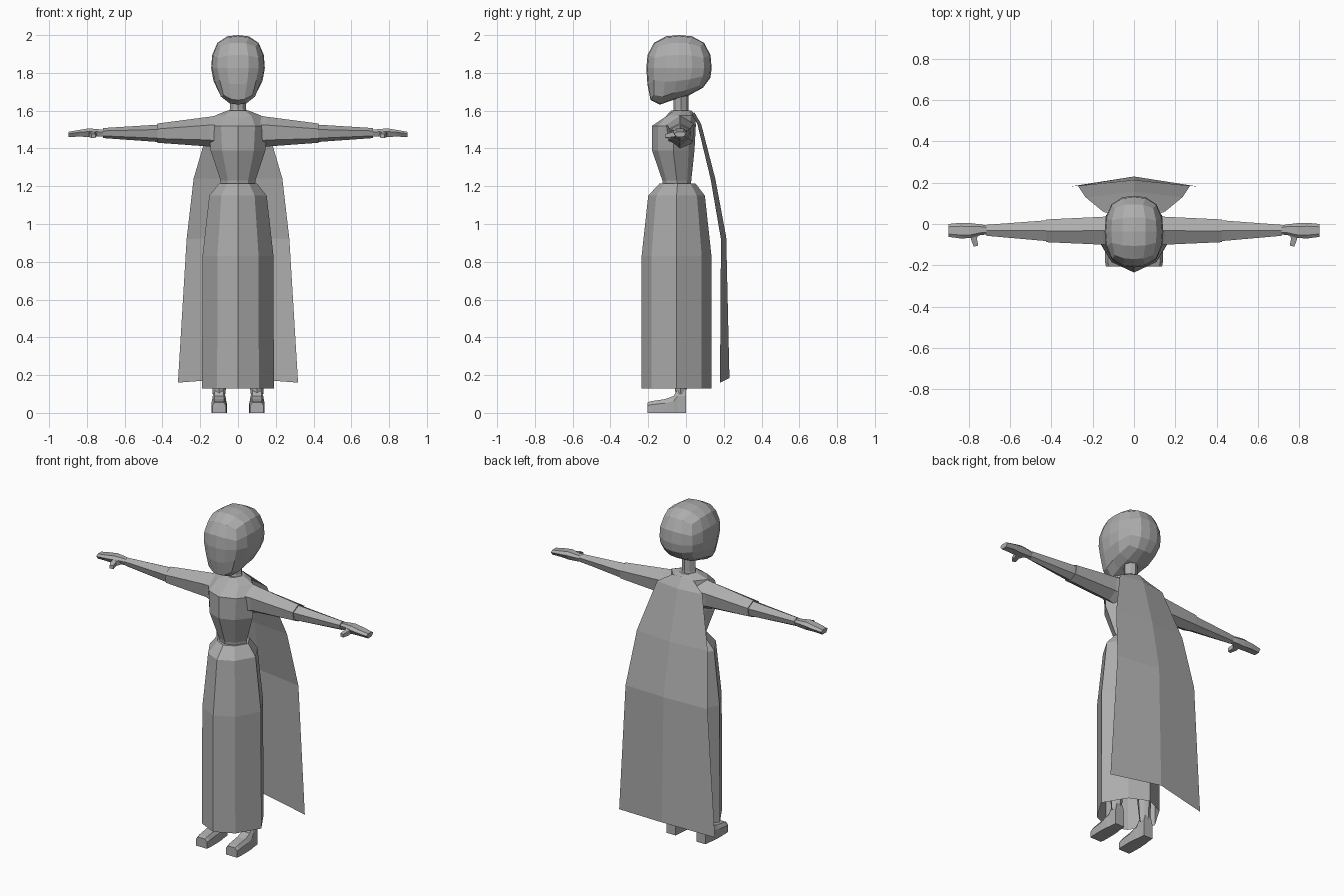
import bpy, bmesh, math

if "Cube" in bpy.data.objects:
    bpy.data.objects.remove(bpy.data.objects["Cube"])

grey = bpy.data.materials.new("plain grey")
grey.diffuse_color = (0.42, 0.42, 0.42, 1)
grey.use_nodes = True
grey.node_tree.nodes["Principled BSDF"].inputs["Base Color"].default_value = grey.diffuse_color


def finish(name, bm, mirror=False):
    bmesh.ops.recalc_face_normals(bm, faces=bm.faces)
    me = bpy.data.meshes.new(name)
    bm.to_mesh(me)
    bm.free()
    me.materials.append(grey)
    ob = bpy.data.objects.new(name, me)
    bpy.context.collection.objects.link(ob)
    if mirror:
        ob.modifiers.new("Mirror", 'MIRROR')
    return ob


def loft(name, rings, closed=True, caps=(True, True), mirror=False):
    """Skin a list of equally sized point rings."""
    bm = bmesh.new()
    vs = [[bm.verts.new(p) for p in r] for r in rings]
    n = len(vs[0])
    for a, b in zip(vs, vs[1:]):
        for i in range(n if closed else n - 1):
            j = (i + 1) % n
            bm.faces.new((a[i], a[j], b[j], b[i]))
    if caps[0]:
        bm.faces.new(vs[0])
    if caps[1]:
        bm.faces.new(vs[-1])
    return finish(name, bm, mirror)


def body_ring(z, rx, yf, yb, cx=0, dz=0):
    """Eight-sided horizontal ring; dz lowers the front point."""
    m, h = (yf + yb) / 2, (yb - yf) / 2
    shape = [(0, -1), (.58, -.72), (1, 0), (.58, .72),
             (0, 1), (-.58, .72), (-1, 0), (-.58, -.72)]
    return [(cx + x * rx, m + y * h, z - (dz if y == -1 else 0)) for x, y in shape]


def arm_ring(x, z0, z1, y0, y1):
    """Six-sided ring across the arm, with a ridge on top."""
    ym, h = (y0 + y1) / 2, z1 - z0
    return [(x, ym, z1), (x, y0, z0 + .72 * h), (x, y0 + .01, z0 + .22 * h),
            (x, ym, z0), (x, y1 - .01, z0 + .22 * h), (x, y1, z0 + .72 * h)]


def box_ring(x, z0, z1, y0, y1):
    """Bevelled flat ring for the hand."""
    b, c = (y1 - y0) * .22, (z1 - z0) * .35
    return [(x, y0 + b, z1), (x, y0, z1 - c), (x, y0 + b, z0),
            (x, y1 - b, z0), (x, y1, z1 - c), (x, y1 - b, z1)]


# Head: rounded cube, drawn forward and narrowed to the chin
bm = bmesh.new()
bmesh.ops.create_cube(bm, size=2)
bmesh.ops.subdivide_edges(bm, edges=bm.edges, cuts=3, use_grid_fill=True)
for v in bm.verts:
    q = [math.tan(c * math.pi / 4) for c in v.co]
    r = sum(abs(c) ** 2.6 for c in q) ** (1 / 2.6)
    x, y, z = (c / r for c in q)
    low = max(0, -z)
    x *= 1 - .22 * low * max(0, .6 - y)
    v.co = (x * .142, -.037 + y * .173 - .035 * low * (1 - abs(y)),
            1.825 + z * .175 + low * (.045 * y + .005))
    if y < -.2 and z < -.5:
        v.co.z -= .012
        v.co.y -= .012
finish("head", bm)

# Neck
loft("neck", [body_ring(1.55, .055, -.08, .025), body_ring(1.61, .043, -.065, .012),
              body_ring(1.70, .043, -.065, .012)])

# Bodice, waist to collar
loft("bodice", [body_ring(1.19, .09, -.12, .025), body_ring(1.23, .092, -.125, .028),
                body_ring(1.39, .145, -.18, .045), body_ring(1.52, .155, -.18, .052),
                body_ring(1.575, .12, -.12, .05, dz=.02),
                body_ring(1.60, .058, -.08, .03)])

# Skirt, open at the hem
loft("skirt", [body_ring(1.215, .10, -.14, .05), body_ring(1.15, .152, -.20, .10),
               body_ring(.83, .188, -.235, .135), body_ring(.13, .19, -.235, .135)],
     caps=(True, False))

# Cape: centre fold with two swept sides (z, half width, side y, centre y, side drop)
cape = [(1.59, .07, .03, .045, .01), (1.53, .15, .06, .08, .0), (1.24, .235, .13, .155, .0),
        (.93, .272, .185, .213, .01), (.185, .318, .18, .23, .025)]
loft("cape", [[(-w, ys, z - d), (0, yc, z), (w, ys, z - d)] for z, w, ys, yc, d in cape],
     closed=False, caps=(False, False))

# Arms: upper sleeve, then a slightly slimmer forearm
loft("upper_sleeve", [arm_ring(.08, 1.39, 1.58, -.11, .045),
                      arm_ring(.15, 1.41, 1.568, -.10, .035),
                      arm_ring(.425, 1.43, 1.532, -.088, .022)], mirror=True)
loft("forearm_sleeve", [arm_ring(.42, 1.434, 1.526, -.083, .018),
                        arm_ring(.715, 1.455, 1.508, -.057, -.004)], mirror=True)

# Hands and thumbs
loft("hand", [box_ring(.70, 1.465, 1.498, -.05, -.01), box_ring(.74, 1.463, 1.502, -.053, -.002),
              box_ring(.79, 1.46, 1.506, -.068, .004), box_ring(.84, 1.463, 1.498, -.07, .006),
              box_ring(.898, 1.46, 1.488, -.062, .0)], mirror=True)
loft("thumb", [[(x - w, y + .006, z), (x + w, y, z), (x + w, y, z + h), (x - w, y + .006, z + h)]
               for x, y, z, w, h in [(.765, -.04, 1.465, .025, .03), (.775, -.075, 1.46, .014, .026),
                                     (.765, -.11, 1.456, .011, .02)]], mirror=True)

# Legs inside the skirt
loft("leg", [body_ring(.10, .034, -.055, .0, .10), body_ring(.25, .042, -.075, .01, .10),
             body_ring(.55, .052, -.10, .02, .095), body_ring(1.05, .07, -.13, .04, .08)],
     mirror=True)

# Shoes: rings from heel to toe (y, height, half width)
shoe = [(0, .13, .030), (-.045, .125, .034), (-.065, .09, .038),
        (-.11, .073, .041), (-.185, .062, .040), (-.205, .055, .036)]
loft("shoe", [[(.10 - w, y, 0), (.10 + w, y, 0), (.10 + w, y, h * .7),
               (.10 + w * .65, y, h), (.10 - w * .65, y, h), (.10 - w, y, h * .7)]
              for y, h, w in shoe], mirror=True)
